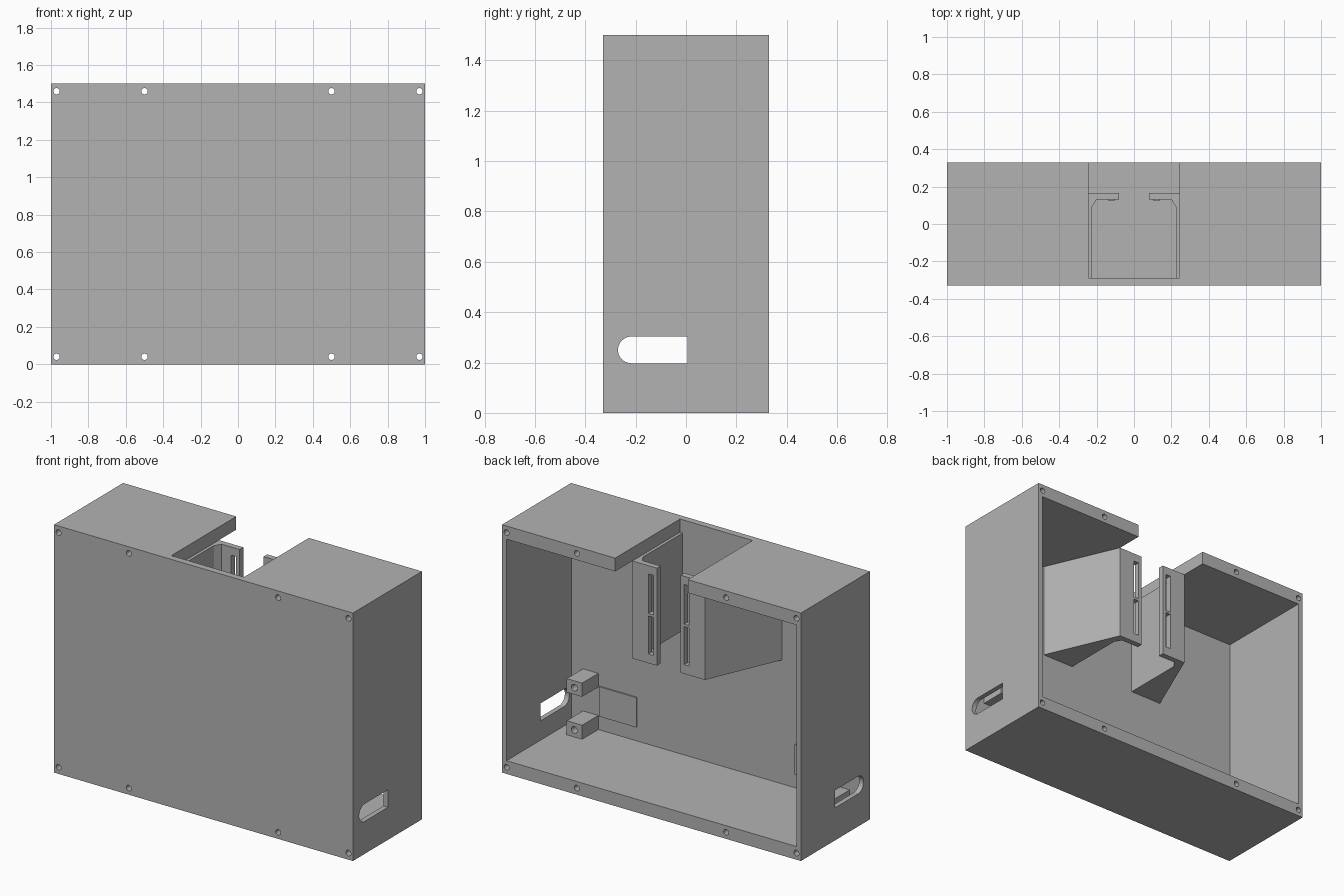
import bpy, bmesh, math

cube = bpy.data.objects.get("Cube")
if cube:
    bpy.data.objects.remove(cube, do_unlink=True)

grey = bpy.data.materials.new("plain grey")
grey.use_nodes = True
colour = (0.45, 0.45, 0.45, 1)
grey.diffuse_color = colour
grey.node_tree.nodes["Principled BSDF"].inputs["Base Color"].default_value = colour


def prism(name, profile, low, high, axis="z"):
    """Extrude a closed profile along an axis (x: profile is y,z; y: x,z; z: x,y)."""
    place = {"x": lambda a, b, h: (h, a, b),
             "y": lambda a, b, h: (a, h, b),
             "z": lambda a, b, h: (a, b, h)}[axis]
    bm = bmesh.new()
    bottom = [bm.verts.new(place(a, b, low)) for a, b in profile]
    top = [bm.verts.new(place(a, b, high)) for a, b in profile]
    bm.faces.new(bottom)
    bm.faces.new(top)
    n = len(profile)
    for i in range(n):
        j = (i + 1) % n
        bm.faces.new((bottom[i], bottom[j], top[j], top[i]))
    bmesh.ops.recalc_face_normals(bm, faces=bm.faces)
    mesh = bpy.data.meshes.new(name)
    bm.to_mesh(mesh)
    bm.free()
    mesh.materials.append(grey)
    obj = bpy.data.objects.new(name, mesh)
    bpy.context.collection.objects.link(obj)
    return obj


def box(name, x, y, z):
    a, b = sorted(x)
    return prism(name, [(a, y[0]), (b, y[0]), (b, y[1]), (a, y[1])], *z)


def arc(cx, cy, r, start, end, steps):
    angles = [math.radians(start + (end - start) * i / steps) for i in range(steps + 1)]
    return [(cx + r * math.cos(t), cy + r * math.sin(t)) for t in angles]


def hole(x, z, r, y0, y1):
    return prism("hole_cutter", arc(x, z, r, 0, 360, 24)[:-1], y0, y1, "y")


def cut(obj, cutters):
    bpy.context.view_layer.objects.active = obj
    for cutter in cutters:
        cutter.hide_render = True
        mod = obj.modifiers.new("cut", "BOOLEAN")
        mod.operation = "DIFFERENCE"
        mod.solver = "EXACT"
        mod.object = cutter
        bpy.ops.object.modifier_apply(modifier=mod.name)
        bpy.data.objects.remove(cutter, do_unlink=True)


FRONT, BACK, INNER = -0.33, 0.33, -0.29
FLOOR, ROOF, HEIGHT = 0.08, 1.42, 1.5

# Housing: open at the back, notched roof, cable slots in both sides
housing = box("housing", (-1, 1), (FRONT, BACK), (0, HEIGHT))
cable_slot = arc(-0.217, 0.25, 0.053, 90, 270, 20) + [(0.005, 0.197), (0.005, 0.303)]
cutters = [box("cavity", (-0.97, 0.97), (INNER, 0.5), (FLOOR, ROOF)),
           box("notch", (-0.243, 0.243), (INNER, 0.5), (1.3, 1.7)),
           prism("cable_cutter", cable_slot, -1.2, -0.9, "x"),
           prism("cable_cutter", cable_slot, 0.9, 1.2, "x")]
cutters += [hole(x, z, 0.017, -0.5, 0.5)
            for x in (-0.97, -0.5, 0.5, 0.97) for z in (0.04, 1.46)]
cut(housing, cutters)

for s, side in ((1, "left"), (-1, "right")):
    # Wedge bracket with a slotted flange
    profile = [(0.225, INNER), (0.225, 0.09), (0.2, 0.13), (0.08, 0.13),
               (0.08, 0.165), (0.243, 0.165), (0.44, INNER)]
    bracket = prism(side + "_bracket", [(s * x, y) for x, y in profile], 0.83, ROOF)
    cut(bracket, [box("flange_cutter", (s * 0.103, s * 0.137), (0.1, 0.2), z)
                  for z in ((0.885, 1.115), (1.13, 1.37))])
    box(side + "_flange_bridge", (s * 0.105, s * 0.135), (0.122, 0.135), (1.115, 1.13))

    # Screw posts above and below the cable slot
    for level, z in (("lower", (FLOOR, 0.165)), ("upper", (0.337, 0.42))):
        post = box(f"{side}_{level}_post", (s * 0.79, s * 0.893), (INNER, -0.135), z)
        cut(post, [hole(s * 0.842, sum(z) / 2, 0.02, -0.25, 0)])

    # Thin board pad on the inside of the front wall
    box(side + "_board_pad", (s * 0.53, s * 0.78), (INNER, INNER + 0.008), (0.165, 0.345))
